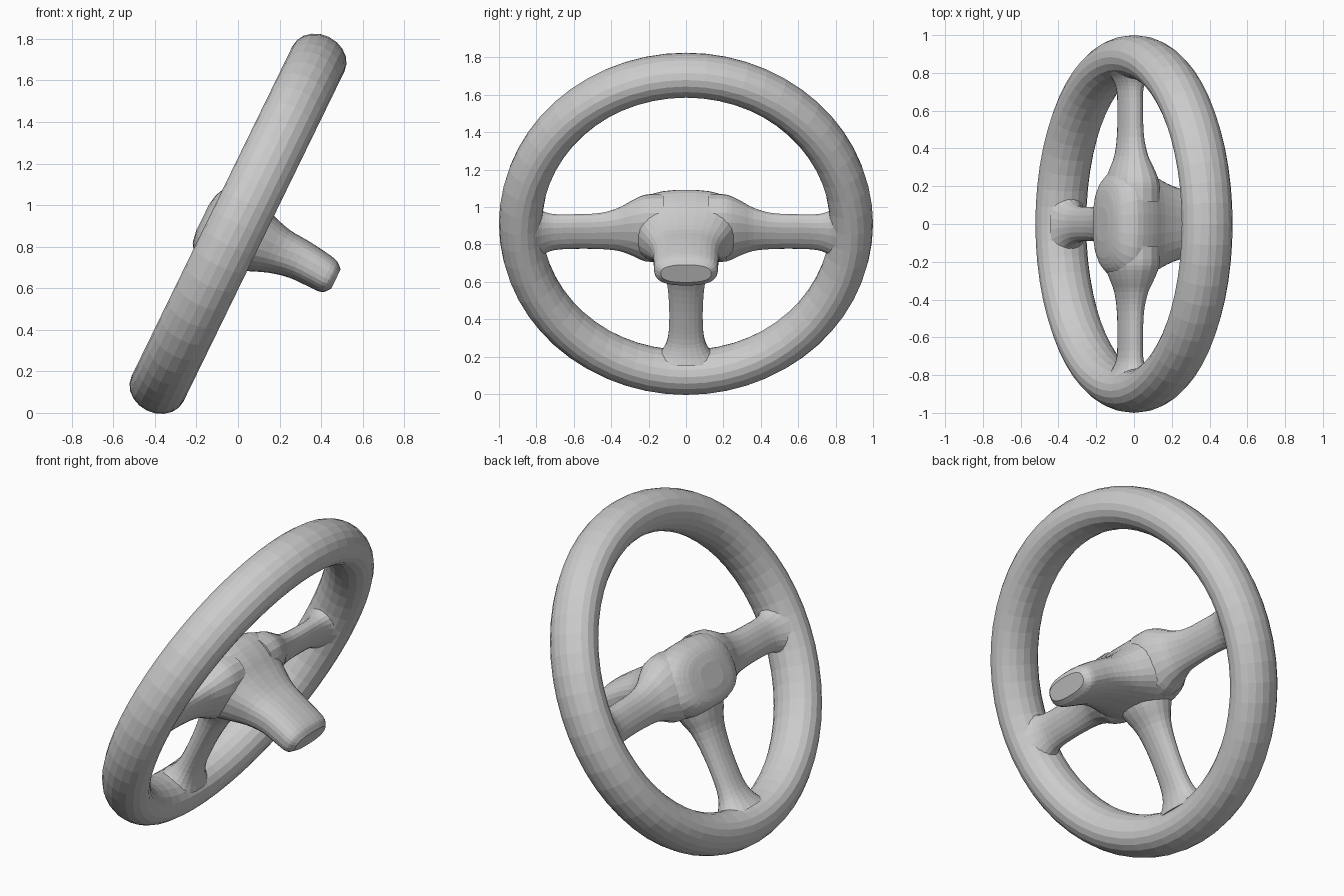
import bpy, bmesh
from math import sin, cos, pi, radians, copysign
from mathutils import Vector

if "Cube" in bpy.data.objects:
    bpy.data.objects.remove(bpy.data.objects["Cube"])

# Local frame of the wheel: X = through the hub, Y = sideways, Z = up the wheel plane
CENTRE, TILT = (0, 0, 0.91), radians(26)


def finish(name, bm):
    bmesh.ops.recalc_face_normals(bm, faces=bm.faces)
    me = bpy.data.meshes.new(name)
    bm.to_mesh(me)
    bm.free()
    ob = bpy.data.objects.new(name, me)
    ob.location, ob.rotation_euler = CENTRE, (0, TILT, 0)
    bpy.context.collection.objects.link(ob)
    return ob


def bridge(bm, a, b):
    n = len(a)
    for i in range(n):
        bm.faces.new((a[i], a[(i + 1) % n], b[(i + 1) % n], b[i]))


def refine(rows, steps=3):
    """Smooth spline interpolation between the key sections."""
    out = []
    for i in range(len(rows) - 1):
        p0, p1, p2, p3 = rows[max(i - 1, 0)], rows[i], rows[i + 1], rows[min(i + 2, len(rows) - 1)]
        for s in range(steps):
            t = s / steps
            row = []
            for a, b, c, d, k0, k1, k2, k3 in zip(p0, p1, p2, p3, *[[p[0]] * len(p1) for p in (p0, p1, p2, p3)]):
                h = k2 - k1
                m1, m2 = (c - a) / (k2 - k0) * h, (d - b) / (k3 - k1) * h
                row.append((2*t**3 - 3*t*t + 1)*b + (t**3 - 2*t*t + t)*m1
                           + (3*t*t - 2*t**3)*c + (t**3 - t*t)*m2)
            out.append(row)
    return out + [list(rows[-1])]


def loft(name, rows, place, power=2.0, sides=20):
    """rows: station, centre v, half u, half v; place maps (t, u, v) to local xyz."""
    bm = bmesh.new()
    rings = []
    for t, cv, hu, hv in refine(rows):
        ring = []
        for k in range(sides):
            a = 2 * pi * (k + 0.5) / sides
            u = copysign(abs(cos(a)) ** (2 / power), cos(a)) * hu
            v = copysign(abs(sin(a)) ** (2 / power), sin(a)) * hv + cv
            ring.append(bm.verts.new(Vector(place(t, u, v))))
        rings.append(ring)
    for a, b in zip(rings, rings[1:]):
        bridge(bm, a, b)
    bm.faces.new(rings[0])
    bm.faces.new(rings[-1])
    return finish(name, bm)


# Rim: a ring with an oval section, deeper than it is wide
bm = bmesh.new()
rings = []
for i in range(56):
    a = 2 * pi * i / 56
    ring = []
    for k in range(20):
        b = 2 * pi * k / 20
        r = 0.884 + 0.116 * cos(b)
        ring.append(bm.verts.new((0.139 * sin(b), r * cos(a), r * sin(a))))
    rings.append(ring)
for i in range(56):
    bridge(bm, rings[i], rings[(i + 1) % 56])
finish("rim", bm)

# Hub: wide flat pad on the driver's side narrowing to the column stub
loft("hub_and_column", [
    (-0.166, -0.05, 0.09, 0.07),
    (-0.155, -0.05, 0.18, 0.13),
    (-0.125, -0.04, 0.25, 0.17),
    (-0.06, -0.03, 0.295, 0.2),
    (0.04, -0.037, 0.29, 0.19),
    (0.13, -0.038, 0.25, 0.152),
    (0.238, -0.032, 0.2, 0.115),
    (0.34, -0.025, 0.177, 0.1),
    (0.45, -0.031, 0.172, 0.092),
    (0.51, -0.036, 0.165, 0.082),
    (0.54, -0.033, 0.135, 0.052),
], lambda t, u, v: (t, u, v), power=2.6, sides=28)

# Side spokes, flared where they meet the hub and rim
spoke = loft("side_spokes", [
    (0.12, -0.025, 0.135, 0.19),
    (0.22, -0.025, 0.13, 0.185),
    (0.29, -0.025, 0.107, 0.153),
    (0.36, -0.033, 0.078, 0.122),
    (0.46, -0.043, 0.06, 0.103),
    (0.6, -0.046, 0.055, 0.099),
    (0.71, -0.05, 0.058, 0.104),
    (0.77, -0.055, 0.078, 0.128),
    (0.81, -0.06, 0.108, 0.17),
], lambda t, u, v: (u, t, v), power=2.2)
mirror = spoke.modifiers.new("mirror", 'MIRROR')
mirror.use_axis = (False, True, False)

# Lower spoke
loft("lower_spoke", [
    (0.12, 0, 0.17, 0.135),
    (0.22, 0, 0.145, 0.115),
    (0.32, 0, 0.108, 0.08),
    (0.45, 0, 0.093, 0.062),
    (0.6, 0, 0.091, 0.058),
    (0.69, 0, 0.1, 0.064),
    (0.75, 0, 0.125, 0.083),
    (0.795, 0, 0.165, 0.108),
], lambda t, u, v: (v, u, -t), power=2.2)
